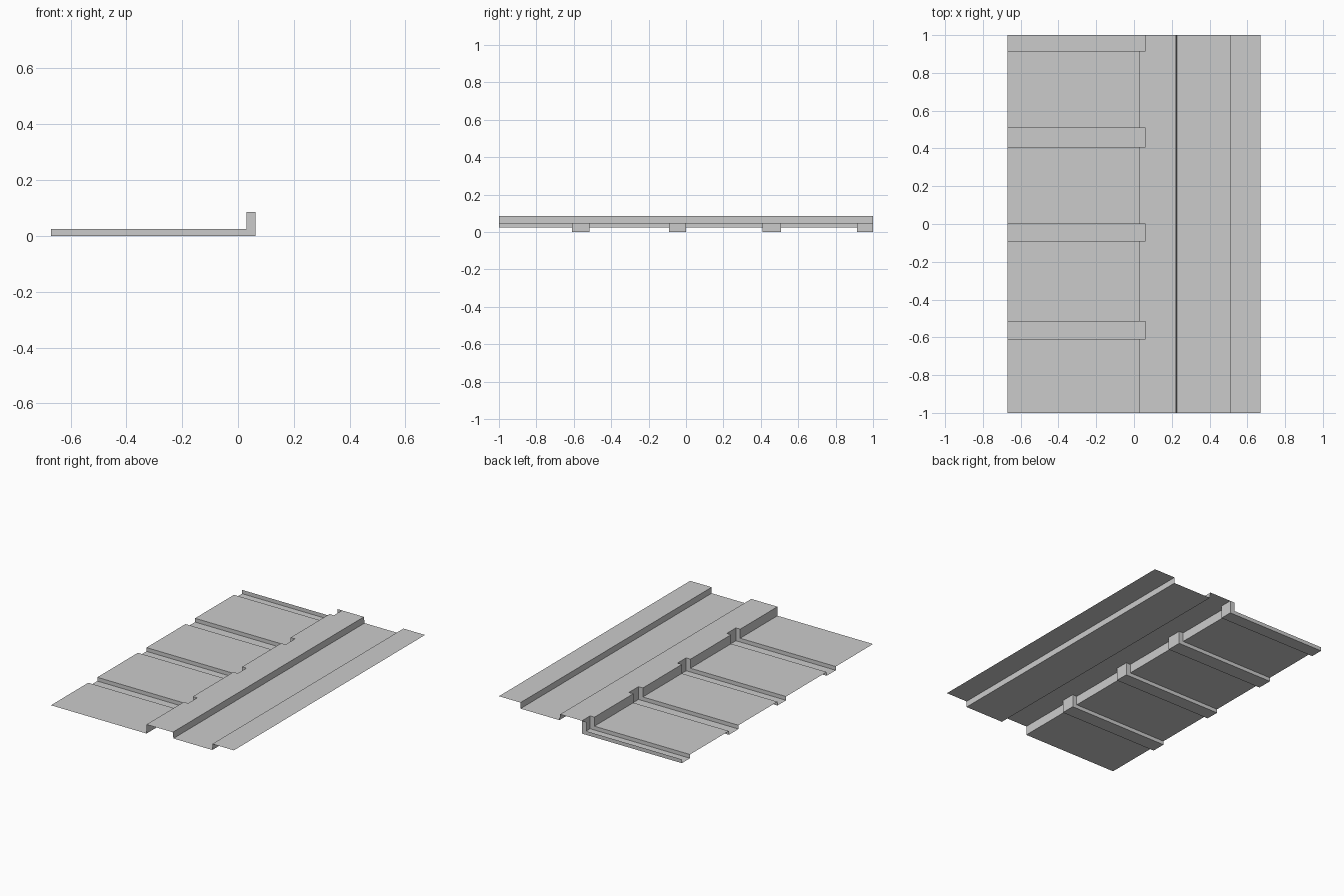
import bpy, bmesh

if "Cube" in bpy.data.objects:
    bpy.data.objects.remove(bpy.data.objects["Cube"])

X0, X_RISE, X_POCKET, X1 = -0.67, 0.03, 0.062, 0.67
FLOOR, PANEL, ROAD, TOP = 0.0, 0.025, 0.045, 0.085
GROOVES = [(-0.61, -0.515), (-0.09, 0.0), (0.408, 0.508), (0.915, 1.0)]


def sheet(name, quads):
    """Make an open sheet object from quads, welding shared corners."""
    bm = bmesh.new()
    for q in quads:
        bm.faces.new([bm.verts.new(p) for p in q])
    bmesh.ops.remove_doubles(bm, verts=bm.verts, dist=1e-5)
    me = bpy.data.meshes.new(name)
    bm.to_mesh(me)
    bm.free()
    ob = bpy.data.objects.new(name, me)
    bpy.context.collection.objects.link(ob)


def strip(profile, y0, y1):
    """Sweep an (x, z) profile along y; faces point up / outward."""
    return [[(ax, y0, az), (bx, y0, bz), (bx, y1, bz), (ax, y1, az)]
            for (ax, az), (bx, bz) in zip(profile, profile[1:])]


def wall(xa, xb, y, za, zb, back):
    """Vertical wall across x, facing +y when back is true."""
    q = [(xa, y, za), (xb, y, za), (xb, y, zb), (xa, y, zb)]
    return q[::-1] if back else q


# Split the length into plain bays and grooves
bays, y = [], -1.0
for g0, g1 in GROOVES:
    bays += [(y, g0, False), (g0, g1, True)]
    y = g1

# Grooved panel, its pocketed riser and the raised ledge
panel, riser, ledge = [], [], []
for y0, y1, groove in bays:
    x, z = (X_POCKET, FLOOR) if groove else (X_RISE, PANEL)
    panel += strip([(X0, z), (x, z)], y0, y1)
    riser += strip([(x, z), (x, TOP)], y0, y1)
    ledge += strip([(x, TOP), (0.222, TOP)], y0, y1)
    if groove:
        for yy, back in ((y0, True), (y1, False)):
            panel.append(wall(X0, X_RISE, yy, FLOOR, PANEL, back))
            riser.append(wall(X_RISE, X_POCKET, yy, FLOOR, TOP, back))

sheet("grooved_panel", panel)
sheet("pocketed_riser", riser)
sheet("raised_ledge", ledge)

# Sunken channel with its two side walls, then the outer raised strip
sheet("channel", strip([(0.222, TOP), (0.227, ROAD), (0.512, ROAD), (0.512, TOP)], -1, 1))
sheet("outer_strip", strip([(0.512, TOP), (X1, TOP)], -1, 1))
